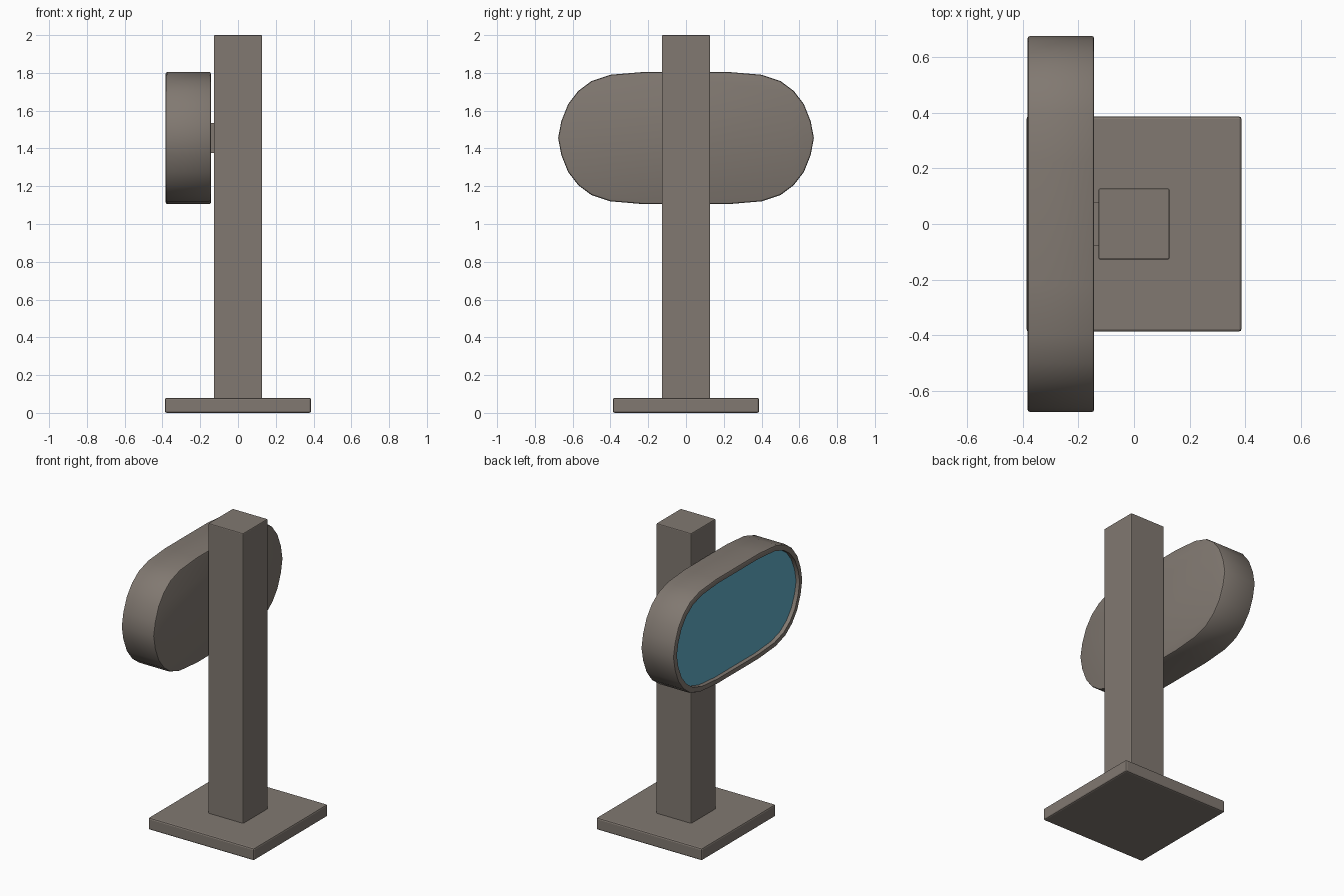
import bpy, bmesh, math

if "Cube" in bpy.data.objects:
    bpy.data.objects.remove(bpy.data.objects["Cube"])


def material(name, rgb):
    m = bpy.data.materials.new(name)
    m.diffuse_color = (*rgb, 1)
    m.use_nodes = True
    m.node_tree.nodes["Principled BSDF"].inputs["Base Color"].default_value = m.diffuse_color
    return m


BODY = material("warm_grey", (0.22, 0.19, 0.165))
SCREEN = material("screen_blue", (0.12, 0.42, 0.58))


def add_object(name, bm, mats):
    bmesh.ops.recalc_face_normals(bm, faces=bm.faces)
    mesh = bpy.data.meshes.new(name)
    bm.to_mesh(mesh)
    bm.free()
    for m in mats:
        mesh.materials.append(m)
    ob = bpy.data.objects.new(name, mesh)
    bpy.context.collection.objects.link(ob)
    return ob


def box(name, lo, hi, bevel):
    bm = bmesh.new()
    bmesh.ops.create_cube(bm, size=1)
    for v in bm.verts:
        v.co = [l + (c + 0.5) * (h - l) for c, l, h in zip(v.co, lo, hi)]
    ob = add_object(name, bm, [BODY])
    if bevel:
        mod = ob.modifiers.new("soft_edges", 'BEVEL')
        mod.width = bevel
        mod.segments = 2
    return ob


# Base plate and post
box("base_plate", (-0.387, -0.387, 0), (0.387, 0.387, 0.08), 0.01)
box("post", (-0.128, -0.128, 0.07), (0.128, 0.128, 2.0), 0.006)
# Small mount joining the head to the post
box("head_mount", (-0.15, -0.08, 1.375), (-0.12, 0.08, 1.535), 0)

# Rounded head outline, one quarter mirrored to a full loop
HY, HZ, CZ = 0.677, 0.35, 1.455
quarter = [(HY, 0), (0.66, 0.09), (0.624, 0.18), (0.57, 0.25),
           (0.50, 0.302), (0.40, 0.335), (0.222, HZ)]
half = quarter + [(-y, z) for y, z in reversed(quarter)]
outline = half + [(y, -z) for y, z in reversed(half[1:-1])]

# Head lofted from back face, around the side, over the rim to the recessed screen
rings = [(-0.143, 0.010), (-0.146, 0.003), (-0.153, 0), (-0.373, 0),
         (-0.380, 0.003), (-0.383, 0.010), (-0.383, 0.034), (-0.358, 0.036)]
bm = bmesh.new()
loops = [[bm.verts.new((x, y * (1 - o / HY), CZ + z * (1 - o / HZ))) for y, z in outline]
         for x, o in rings]
n = len(outline)
for a, b in zip(loops, loops[1:]):
    for i in range(n):
        j = (i + 1) % n
        bm.faces.new((a[i], a[j], b[j], b[i]))
bm.faces.new(loops[0])
bm.faces.new(loops[-1]).material_index = 1
head = add_object("display_head", bm, [BODY, SCREEN])
bpy.context.view_layer.objects.active = head
head.select_set(True)
bpy.ops.object.shade_smooth_by_angle(angle=math.radians(30))
